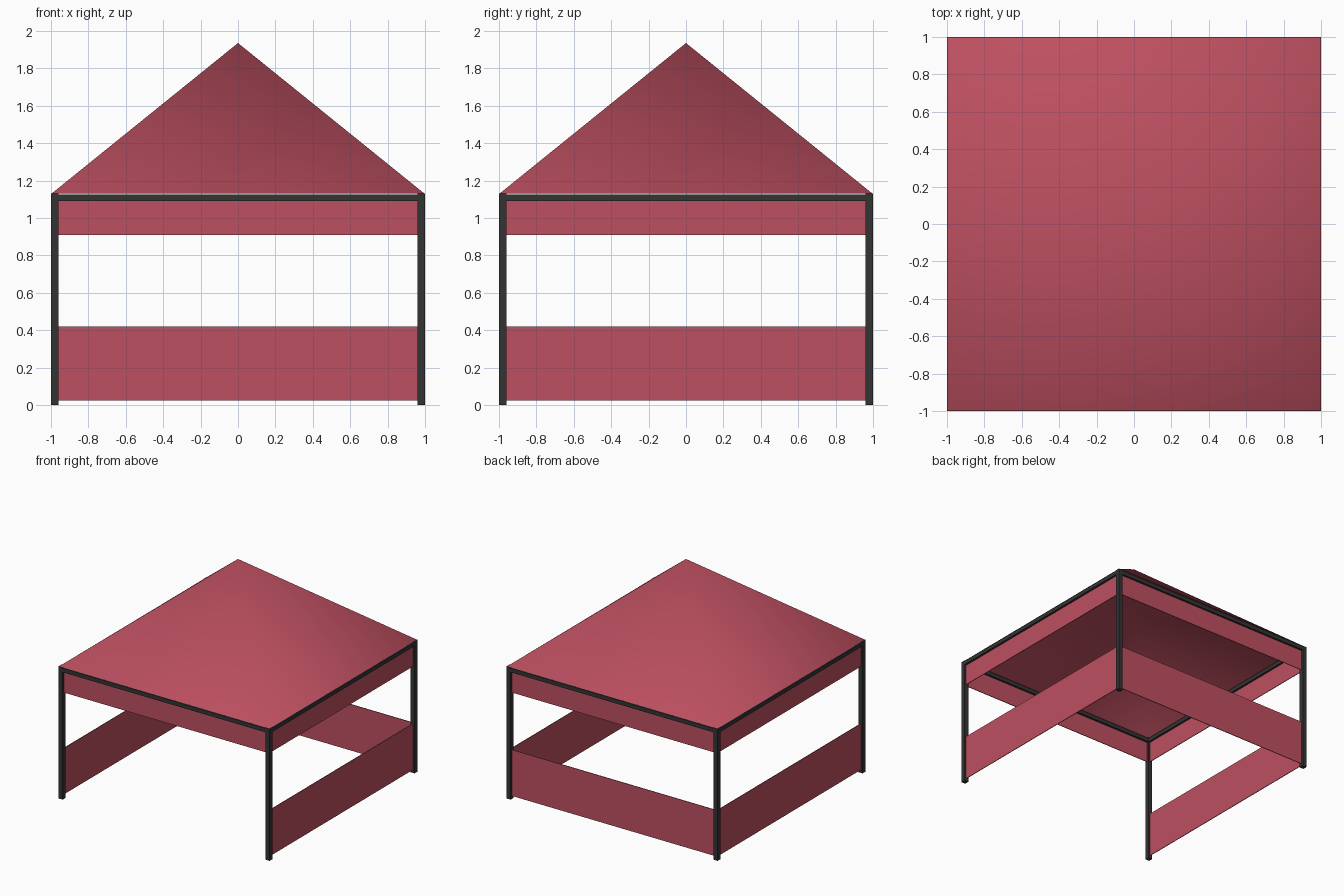
import bpy
import bmesh

cube = bpy.data.objects.get("Cube")
if cube:
    bpy.data.objects.remove(cube, do_unlink=True)


def material(name, rgb):
    m = bpy.data.materials.new(name)
    m.use_nodes = True
    color = (*rgb, 1.0)
    m.diffuse_color = color
    m.node_tree.nodes["Principled BSDF"].inputs["Base Color"].default_value = color
    return m


red = material("red canvas", (0.515, 0.080, 0.119))
black = material("black metal", (0.034, 0.034, 0.034))


def add_object(name, bm, mat):
    mesh = bpy.data.meshes.new(name)
    bm.to_mesh(mesh)
    bm.free()
    mesh.materials.append(mat)
    obj = bpy.data.objects.new(name, mesh)
    bpy.context.collection.objects.link(obj)
    return obj


def box(name, center, size, mat):
    bm = bmesh.new()
    bmesh.ops.create_cube(bm, size=1)
    for v in bm.verts:
        v.co = [c + s * p for c, s, p in zip(center, size, v.co)]
    return add_object(name, bm, mat)


HALF = 1.0      # outer half width
POST = 0.04     # square tube thickness
TOP = 1.13      # eaves height
PEAK = 1.935
MID = HALF - POST / 2
SPAN = 2 * (HALF - POST)


def side_box(name, side, low, high, thick, mat):
    """Bar or panel spanning two posts on one side of the frame."""
    dx, dy = side
    size = (thick if dx else SPAN, thick if dy else SPAN, high - low)
    return box(name, (dx * MID, dy * MID, (low + high) / 2), size, mat)


# Corner posts
for x_name, sx in (("right", -1), ("left", 1)):
    for y_name, sy in (("front", -1), ("back", 1)):
        box(f"{y_name}_{x_name}_post", (sx * MID, sy * MID, TOP / 2),
            (POST, POST, TOP), black)

# Top rails, hanging valances and low walls (the front stays open below)
sides = {"front": (0, -1), "back": (0, 1), "left": (1, 0), "right": (-1, 0)}
for name, side in sides.items():
    side_box(f"{name}_rail", side, 1.09, TOP - 0.005, POST, black)
    side_box(f"{name}_valance", side, 0.91, 1.09, 0.006, red)
    if name != "front":
        side_box(f"{name}_wall", side, 0.025, 0.42, 0.006, red)

# Pyramid canvas roof, open underneath, with soft shading over the ridges
bm = bmesh.new()
edge = HALF - 0.003
corners = [bm.verts.new((sx * edge, sy * edge, TOP))
           for sx, sy in ((-1, -1), (1, -1), (1, 1), (-1, 1))]
apex = bm.verts.new((0, 0, PEAK))
for i, corner in enumerate(corners):
    face = bm.faces.new((corner, corners[(i + 1) % 4], apex))
    face.smooth = True
add_object("canopy_roof", bm, red)
